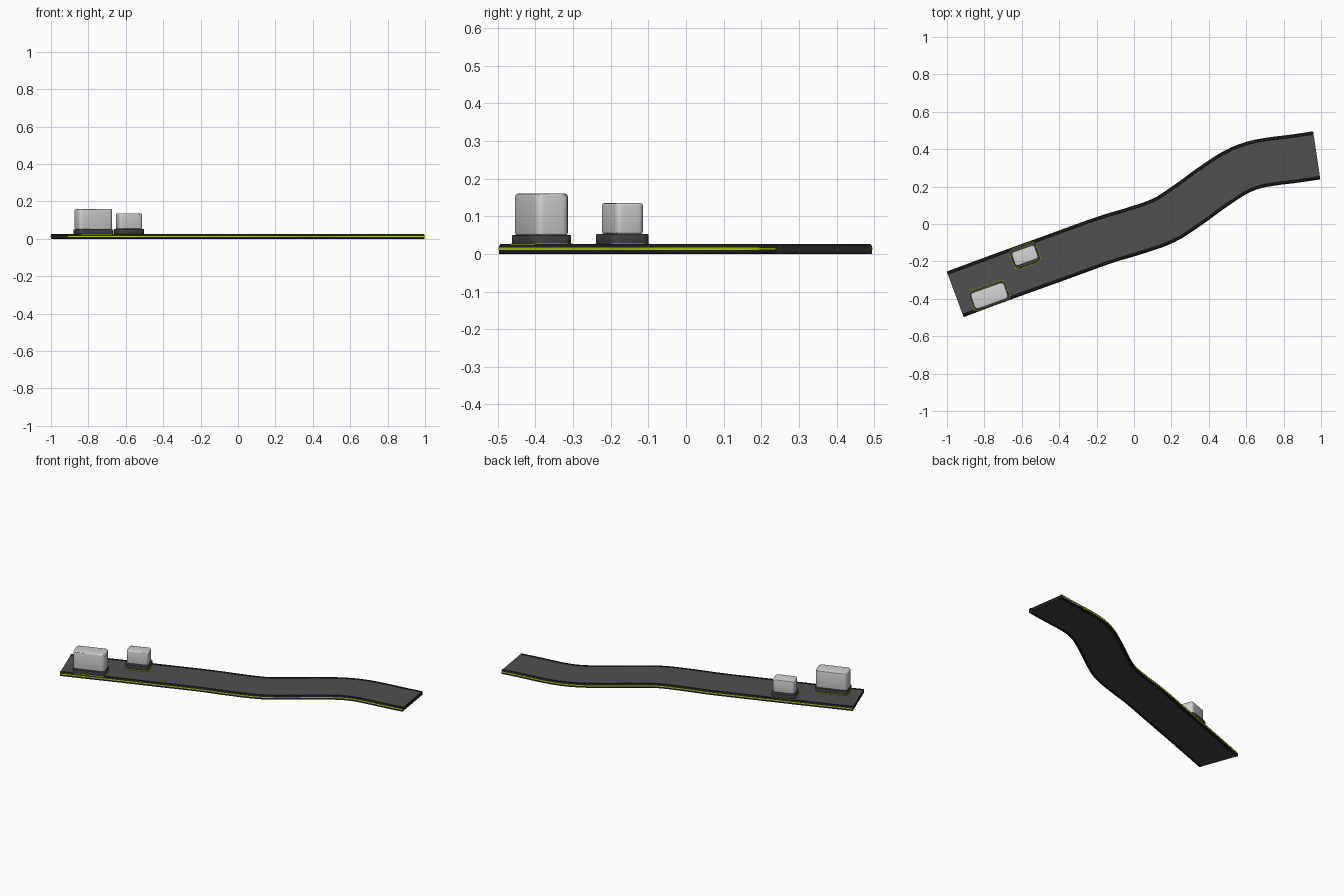
import bpy, bmesh, math
from mathutils import Vector, Matrix

if "Cube" in bpy.data.objects:
    bpy.data.objects.remove(bpy.data.objects["Cube"])


def mat(name, rgb):
    m = bpy.data.materials.new(name)
    m.diffuse_color = (*rgb, 1)
    m.use_nodes = True
    m.node_tree.nodes["Principled BSDF"].inputs["Base Color"].default_value = m.diffuse_color
    return m


DECK = mat("deck grey", (0.08, 0.08, 0.08))
RIM = mat("rim black", (0.015, 0.015, 0.015))
GREEN = mat("lime green", (0.50, 0.80, 0.0))
BASE = mat("base dark grey", (0.055, 0.055, 0.056))
BODY = mat("body light grey", (0.64, 0.64, 0.64))


def finish(bm, name, mats, angle=30):
    bmesh.ops.recalc_face_normals(bm, faces=bm.faces)
    me = bpy.data.meshes.new(name)
    bm.to_mesh(me)
    bm.free()
    for m in mats:
        me.materials.append(m)
    ob = bpy.data.objects.new(name, me)
    bpy.context.collection.objects.link(ob)
    bpy.ops.object.select_all(action='DESELECT')
    bpy.context.view_layer.objects.active = ob
    ob.select_set(True)
    bpy.ops.object.shade_smooth_by_angle(angle=math.radians(angle))
    return ob


# Winding centre line, smoothed
ctrl = [(-0.956, -0.376), (-0.70, -0.281), (-0.42, -0.180), (-0.16, -0.086),
        (0.005, -0.036), (0.16, 0.020), (0.29, 0.103), (0.41, 0.190),
        (0.535, 0.272), (0.635, 0.314), (0.735, 0.334), (0.855, 0.349), (0.977, 0.367)]
ctrl = [Vector(c) for c in ctrl]
ext = [2 * ctrl[0] - ctrl[1]] + ctrl + [2 * ctrl[-1] - ctrl[-2]]
path = []
N = 5
for i in range(1, len(ext) - 2):
    a, b, c, d = ext[i - 1:i + 3]
    for k in range(N):
        t = k / N
        path.append(0.5 * (2 * b + (c - a) * t + (2 * a - 5 * b + 4 * c - d) * t * t
                           + (3 * b - a - 3 * c + d) * t ** 3))
path.append(ctrl[-1])


def sweep(name, prof, mats, pick):
    """Sweep a closed profile along the path; pick(segment) gives its material."""
    bm = bmesh.new()
    rings = []
    n = len(prof)
    for i, p in enumerate(path):
        t = (path[min(i + 1, len(path) - 1)] - path[max(i - 1, 0)]).normalized()
        side = Vector((t.y, -t.x))
        rings.append([bm.verts.new((p.x + side.x * s, p.y + side.y * s, z)) for s, z in prof])
    for r0, r1 in zip(rings, rings[1:]):
        for j in range(n):
            k = (j + 1) % n
            f = bm.faces.new((r0[j], r0[k], r1[k], r1[j]))
            f.material_index = pick(j)
    bm.faces.new(rings[0])
    bm.faces.new(rings[-1])
    return finish(bm, name, mats)


# Track: half profile from underside, round the rim, to the deck
h = 0.129
half = [(h - .016, .001), (h - .015, 0), (h - .001, 0), (h, .001), (h, .019),
        (h - .002, .0235), (h - .0045, .0262), (h - .008, .027), (h - .014, .027), (h - .016, .024)]
prof = half + [(-x, z) for x, z in reversed(half)]
deck_seg, under_seg = len(half) - 1, len(prof) - 1
sweep("winding_track", prof, [RIM, DECK, BASE],
      lambda j: 1 if j == deck_seg else 2 if j == under_seg else 0)

# Lime stripe plates along both sides
for tag, s in (("right", 1), ("left", -1)):
    sweep(tag + "_stripe", [(s * (h - .001), .0105), (s * (h + .001), .0105),
                            (s * (h + .001), .0165), (s * (h - .001), .0165)],
          [GREEN], lambda j: 0)


def rounded_box(name, centre, size, z0, z1, r, edge, material):
    """Box turned along the track, round upright corners, softened rims."""
    bm = bmesh.new()
    bmesh.ops.create_cube(bm, size=1)
    bmesh.ops.scale(bm, vec=(size[0], size[1], z1 - z0), verts=bm.verts)
    up = [e for e in bm.edges if abs(e.verts[0].co.z - e.verts[1].co.z) > 1e-5]
    bmesh.ops.bevel(bm, geom=up, offset=r, segments=5, profile=0.5, affect='EDGES')
    if edge:
        flat = [e for e in bm.edges if abs(e.verts[0].co.z - e.verts[1].co.z) < 1e-6]
        bmesh.ops.bevel(bm, geom=flat, offset=edge, segments=3, profile=0.5, affect='EDGES')
    bm.transform(Matrix.Translation((centre[0], centre[1], (z0 + z1) / 2))
                 @ Matrix.Rotation(math.radians(19.6), 4, 'Z'))
    finish(bm, name, [material])


# Two carriers: lime seam, dark base, light body
carriers = [("large", (-0.773, -0.384), (0.201, 0.1105), (0.191, 0.092), 0.050, 0.160, 0.025, 0.02),
            ("small", (-0.583, -0.169), (0.145, 0.111), (0.131, 0.078), 0.053, 0.135, 0.025, 0.016)]
for tag, c, bs, ts, zb, zt, rb, rt in carriers:
    rounded_box(tag + "_seam", c, (bs[0] + .006, bs[1] + .006), 0.0235, 0.0272, rb + .003, 0, GREEN)
    rounded_box(tag + "_base", c, bs, 0.026, zb, rb, 0.003, BASE)
    rounded_box(tag + "_body", c, ts, zb - 0.001, zt, rt, 0.007, BODY)
